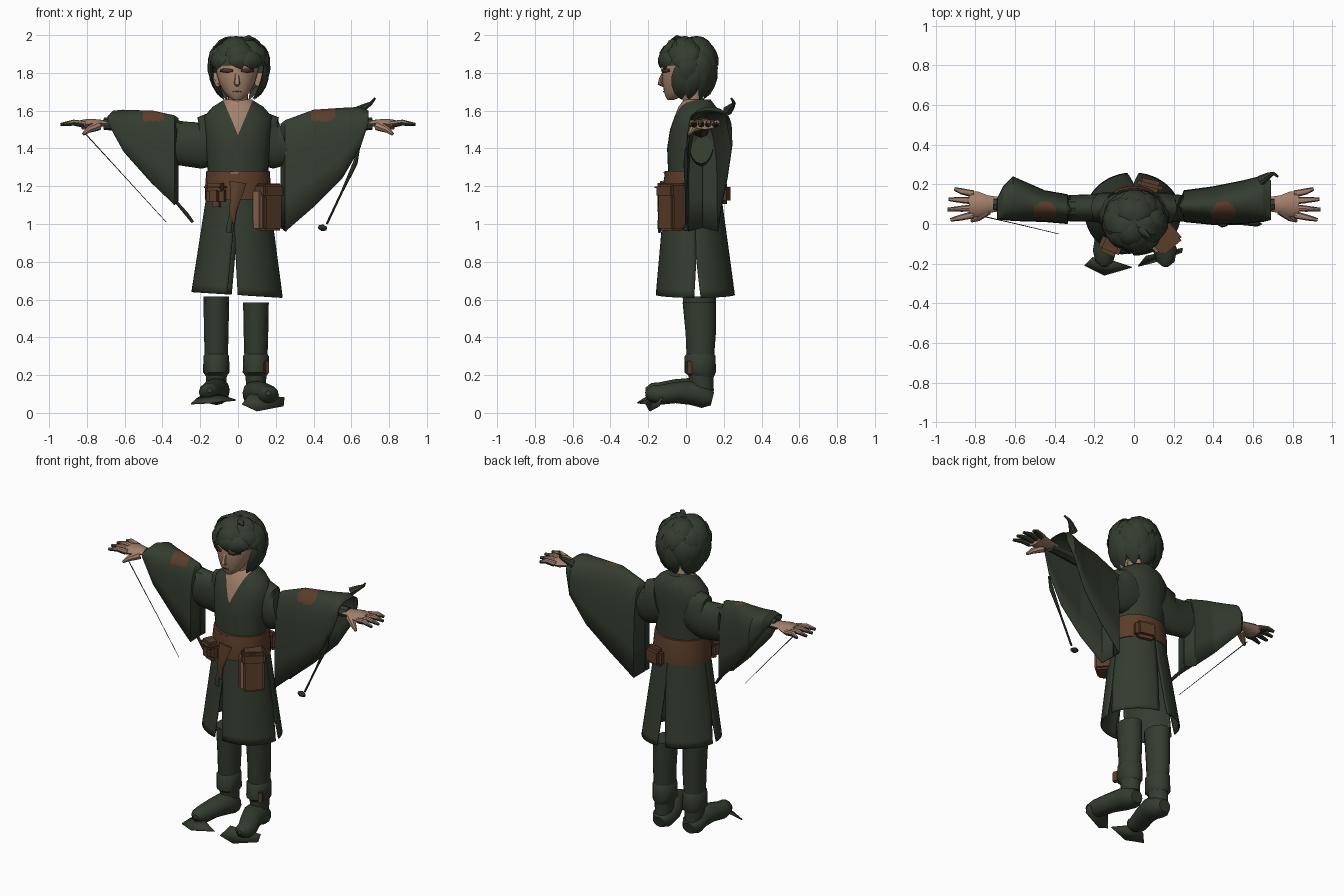
import bpy, bmesh, math, random
from mathutils import Vector

random.seed(4)
default_cube = bpy.data.objects.get("Cube")
if default_cube:
    bpy.data.objects.remove(default_cube)


def material(name, red, green, blue):
    mat = bpy.data.materials.new(name)
    mat.use_nodes = True
    mat.diffuse_color = (red, green, blue, 1)
    mat.node_tree.nodes["Principled BSDF"].inputs["Base Color"].default_value = (red, green, blue, 1)
    return mat


cloth = material("dark green cloth", .034, .045, .028)
leather = material("brown leather", .105, .047, .023)
skin = material("warm skin", .36, .215, .145)
strap = material("tan strap", .26, .14, .085)
eye_brown = material("eye brown", .075, .03, .02)


def finish(name, bm, mats, rule=None, angle=40):
    """Turn a bmesh into a smooth shaded object, coloured by an optional rule."""
    bmesh.ops.recalc_face_normals(bm, faces=bm.faces)
    if rule:
        for face in bm.faces:
            face.material_index = rule(face.calc_center_median())
    mesh = bpy.data.meshes.new(name)
    bm.to_mesh(mesh)
    bm.free()
    for mat in mats:
        mesh.materials.append(mat)
    mesh.shade_smooth()
    mesh.set_sharp_from_angle(angle=math.radians(angle))
    obj = bpy.data.objects.new(name, mesh)
    bpy.context.scene.collection.objects.link(obj)
    return obj


def loft(rings, closed=True):
    """Skin a row of rings into a bmesh, capped if the rings are closed."""
    bm = bmesh.new()
    rows = [[bm.verts.new(p) for p in ring] for ring in rings]
    count = len(rows[0])
    for low, high in zip(rows, rows[1:]):
        for i in range(count if closed else count - 1):
            j = (i + 1) % count
            bm.faces.new((low[i], low[j], high[j], high[i]))
    if closed:
        bm.faces.new(rows[0])
        bm.faces.new(rows[-1])
    return bm


def stack(sections, sides=24):
    """Horizontal ellipses: height, centre x, centre y, radius x, radius y."""
    return [[(cx + rx * math.cos(a), cy + ry * math.sin(a), z)
             for a in (math.tau * k / sides for k in range(sides))]
            for z, cx, cy, rx, ry in sections]


def limb(name, points, radii, mat, flat=1, up=(0, 0, 1), sides=8):
    """A tapering tube along a path."""
    points = [Vector(p) for p in points]
    rings = []
    for k, (p, r) in enumerate(zip(points, radii)):
        along = points[min(k + 1, len(points) - 1)] - points[max(k - 1, 0)]
        side = along.cross(Vector(up)).normalized()
        lift = side.cross(along).normalized()
        rings.append([p + side * r * math.cos(a) + lift * r * flat * math.sin(a)
                      for a in (math.tau * i / sides for i in range(sides))])
    return finish(name, loft(rings), [mat])


def box(name, centre, size, mat, turn=0, bevel=.012):
    bm = bmesh.new()
    bmesh.ops.create_cube(bm, size=1)
    bmesh.ops.scale(bm, vec=size, verts=bm.verts)
    bmesh.ops.bevel(bm, geom=bm.edges[:], offset=bevel, segments=2, affect='EDGES')
    obj = finish(name, bm, [mat])
    obj.location = centre
    obj.rotation_euler.z = turn


def plate(name, corners, mat, thick=.006):
    bm = bmesh.new()
    bm.faces.new([bm.verts.new(c) for c in corners])
    finish(name, bm, [mat]).modifiers.new("thickness", 'SOLIDIFY').thickness = thick


# Tunic body with a cut V neck showing the chest
bm = loft(stack([(1.14, 0, .035, .16, .14), (1.28, 0, .035, .16, .13), (1.4, 0, .035, .17, .135),
                 (1.5, 0, .045, .18, .13), (1.57, 0, .055, .178, .115), (1.62, 0, .06, .135, .1),
                 (1.66, 0, .06, .07, .07)], 32))
for sign in (-1, 1):
    bmesh.ops.bisect_plane(bm, geom=bm.verts[:] + bm.edges[:] + bm.faces[:],
                           plane_co=(0, 0, 1.47), plane_no=(sign, 0, -.42))
finish("tunic_body", bm, [cloth, skin],
       lambda c: int(c.y < .05 and c.z > 1.47 and abs(c.x) < (c.z - 1.47) * .42))

# Four skirt panels: long slits at front and back, short slits at the sides
for name, start, end, slit_first in (("skirt_right_front", 177, 264, False), ("skirt_left_front", 264, 363, True),
                                     ("skirt_left_back", 3, 90, False), ("skirt_right_back", 90, 177, True)):
    rings = []
    for row in range(15):
        t = row / 14
        long_slit = 7 * max(0, (t - .3) / .7)
        short_slit = 5 * max(0, (t - .65) / .35)
        first, last = (long_slit, short_slit) if slit_first else (short_slit, long_slit)
        ring = []
        for k in range(15):
            a = math.radians(start + first + (end - start - first - last) * k / 14)
            ring.append(((.16 + .082 * t) * math.cos(a) - .005 * t,
                         .035 + .015 * t + (.145 + .065 * t) * math.sin(a),
                         1.2 - .575 * t - .015 * t * math.cos(a)))
        rings.append(ring)
    panel = finish(name, loft(rings, closed=False), [cloth])
    panel.modifiers.new("thickness", 'SOLIDIFY').thickness = .008

# Belt, hanging sash and pouches
finish("belt", loft(stack([(1.13, 0, .035, .175, .16), (1.2, 0, .035, .174, .158),
                           (1.28, 0, .035, .168, .145)], 32)), [leather])
box("belt_clasp", (-.02, -.112, 1.272), (.05, .014, .012), strap, 0, .003)
limb("sash_tail", [(0, -.125, 1.22), (-.012, -.14, 1.14), (-.025, -.145, 1.08), (-.03, -.14, 1)],
     [.045, .03, .02, .012], leather, .3, (0, 1, 0))
limb("sash_cord", [(-.03, -.14, 1.06), (-.045, -.145, 1), (-.05, -.14, .955)], [.01, .014, .016], cloth, .5, (0, 1, 0))
box("right_pouch", (-.115, -.105, 1.15), (.1, .085, .12), leather, -.4, .03)
box("right_pouch_flap", (-.117, -.108, 1.195), (.112, .095, .045), leather, -.4, .018)
box("left_bag", (.155, -.07, 1.09), (.125, .11, .25), leather, .7)
box("left_bag_flap", (.157, -.073, 1.175), (.137, .12, .07), leather, .7)
box("left_bag_strap", (.106, -.116, 1.075), (.03, .06, .2), strap, .7, .005)
box("back_pouch", (.08, .195, 1.16), (.13, .06, .11), leather, -.25, .02)


# Wide bell sleeves, sewn at the inside, open at the wrist: x, top, bottom, front, back
def bell_sleeve(name, side, stations):
    rings = []
    for near, far in zip(stations, stations[1:]):
        for k in range(13 if far == stations[-1] else 12):
            x, top, low, front, back = [a + (b - a) * k / 12 for a, b in zip(near, far)]
            ring = []
            for i in range(49):
                a = math.pi * i / 48
                ring.append((side * x, (front + back) / 2 - math.cos(a) * (back - front) / 2,
                             low + (top - low) * math.sin(a) ** .45))
            rings.append(ring)
    obj = finish(name, loft(rings, closed=False), [cloth, leather],
                 lambda c: int(c.z > 1.545 and math.hypot(c.x - side * .45, c.y - .055) < .06))
    obj.modifiers.new("thickness", 'SOLIDIFY').thickness = .006


bell_sleeve("left_bell_sleeve", 1, [(.225, 1.53, .98, .085, .09), (.25, 1.55, .96, .01, .17),
                                    (.4, 1.605, 1.09, -.005, .19), (.55, 1.615, 1.24, 0, .22),
                                    (.65, 1.62, 1.41, .01, .245), (.69, 1.6, 1.53, .02, .22)])
bell_sleeve("right_bell_sleeve", -1, [(.315, 1.56, 1.12, .07, .075), (.335, 1.575, 1.1, 0, .15),
                                      (.45, 1.6, 1.21, .01, .17), (.61, 1.605, 1.39, .015, .24),
                                      (.66, 1.6, 1.48, .02, .19), (.69, 1.57, 1.54, .02, .13)])
limb("left_sleeve_hook", [(.64, .22, 1.6), (.68, .245, 1.625), (.705, .255, 1.64), (.725, .24, 1.665)],
     [.026, .016, .009, .006], cloth)

# Upper sleeves, forearms, hands and fingers
for word, side, reach in (("left", 1, .25), ("right", -1, .33)):
    limb(word + "_upper_sleeve", [(side * .1, .08, 1.46), (side * .16, .08, 1.44), (side * .2, .08, 1.415),
                                  (side * reach, .08, 1.43)], [.08, .078, .07, .066], cloth, 1.75, sides=16)
    limb(word + "_forearm", [(side * .3, .08, 1.5), (side * .45, .08, 1.53), (side * .71, .1, 1.53)],
         [.045, .04, .033], cloth)
    limb(word + "_palm", [(side * .68, .1, 1.53), (side * .74, .1, 1.535), (side * .79, .1, 1.53),
                          (side * .83, .1, 1.525)], [.036, .045, .065, .06], skin, .42)
    for k, tip in enumerate((.925, .94, .935, .905)):
        y = .045 + .036 * k
        spread = (k - 1.5) * .008
        limb(f"{word}_finger_{k + 1}", [(side * .81, y, 1.53), (side * .87, y + spread, 1.54),
             (side * tip, y + 2 * spread, 1.53)], [.017, .014, .006], skin, .9)
        limb(f"{word}_finger_guard_{k + 1}", [(side * .82, y, 1.526), (side * .87, y + spread, 1.535),
             (side * tip, y + 2 * spread, 1.526)], [.0175, .0155, .009], cloth, .9)
    limb(word + "_thumb", [(side * .74, .07, 1.52), (side * .79, .03, 1.5), (side * .82, .015, 1.475)],
         [.026, .018, .008], skin)

# Cord and dangling sticks
limb("right_cord", [(-.81, .05, 1.48), (-.59, 0, 1.24), (-.38, -.05, 1.01)], [.003, .002, .0015], cloth)
limb("right_stick", [(-.33, .06, 1.12), (-.27, .05, 1.05), (-.24, .04, 1.01)], [.008, .01, .008], cloth)
limb("left_stick", [(.64, 0, 1.4), (.62, 0, 1.32), (.55, 0, 1.17), (.47, 0, 1)],
     [.006, .013, .006, .006], cloth)
limb("left_stick_end", [(.425, 0, .985), (.445, 0, .98), (.47, 0, .975)], [.008, .018, .01], cloth)

# Neck, face and features
limb("neck", [(0, .065, 1.53), (0, .045, 1.62), (0, .02, 1.73)], [.07, .052, .055], skin, 1, (0, 1, 0), 16)
finish("face", loft(stack([(1.657, -.005, -.08, .02, .018), (1.67, -.005, -.07, .042, .036),
                           (1.7, -.005, -.05, .07, .066), (1.75, -.005, -.025, .096, .1),
                           (1.8, -.005, -.01, .11, .118), (1.86, 0, .005, .115, .125),
                           (1.92, 0, .01, .08, .09)])), [skin])
limb("nose", [(-.005, -.118, 1.805), (-.005, -.134, 1.765), (-.005, -.138, 1.742), (-.005, -.12, 1.732)],
     [.008, .013, .016, .008], skin, .8, (0, 1, 0))
plate("mouth", [(-.028, -.116, 1.7), (-.005, -.12, 1.697), (.018, -.116, 1.7), (-.005, -.121, 1.704)], eye_brown)
for word, side in (("left", 1), ("right", -1)):
    plate(word + "_eye", [(side * x - .005, y, z) for x, y, z in
          ((.025, -.13, 1.806), (.055, -.119, 1.8), (.09, -.09, 1.806), (.088, -.093, 1.82),
           (.055, -.121, 1.824), (.025, -.132, 1.818))], eye_brown)
    limb(word + "_ear", [(side * .1, .01, 1.73), (side * .118, .015, 1.765), (side * .115, .02, 1.8)],
         [.012, .025, .02], skin, .5, (0, 1, 0))

# Hair cap open over the face, then layered locks with flipped tips
bm = bmesh.new()
bmesh.ops.create_icosphere(bm, subdivisions=4, radius=1)
for v in bm.verts:
    v.co = Vector((.005 + v.co.x * .15, .012 + v.co.y * .145, 1.84 + v.co.z * .145))
bare = [f for f in bm.faces if f.calc_center_median().z < (1.835 if f.calc_center_median().y < -.005 else 1.71)]
bmesh.ops.delete(bm, geom=bare, context='FACES')
finish("hair_cap", bm, [cloth])
for tier, (count, top, bottom) in enumerate(((8, 85, 25), (12, 58, 0), (14, 30, -32), (13, 5, -60))):
    for k in range(count):
        turn = math.tau * (k + .5 * (tier % 2) + random.uniform(-.25, .25)) / count
        front = math.sin(turn) < -.3
        if tier == 3 and front:
            continue
        last = -6 if front and tier == 2 else bottom
        path = []
        for step in range(6):
            t = step / 5
            lat = math.radians(top + (last - top) * t)
            a = turn + .25 * t * (1 if k % 3 else -1)
            grow = 1 + .07 * math.sin(t * 2.5) + (0 if front else .09) * t ** 4 + random.uniform(-.01, .01)
            tall = .142 if lat > 0 else .185
            path.append((.005 + .144 * grow * math.cos(lat) * math.cos(a),
                         .012 + .14 * grow * math.cos(lat) * math.sin(a),
                         1.84 + tall * grow * math.sin(lat)))
        limb(f"hair_lock_{tier}_{k}", path, [.025, .04, .048, .044, .03, .003], cloth, .3,
             (math.cos(turn), math.sin(turn), .4), 6)
limb("hair_tuft", [(.03, -.02, 1.965), (.06, -.05, 1.985), (.085, -.07, 1.98)], [.025, .016, .004], cloth)

# Legs with cuffs, boots and loose sole flaps
for word, x, top, toe, height in (("right", -.115, .615, -.15, 0), ("left", .095, .585, .16, -.015)):
    finish(word + "_leg", loft(stack([(.12, x, .085, .05, .06), (.25, x, .075, .06, .07),
                                     (.42, x, .078, .065, .08), (top, x, .07, .068, .088)], 12)), [cloth])
    finish(word + "_cuff", loft(stack([(.19, x, .085, .052, .062), (.215, x, .075, .07, .083),
                                      (.3, x, .075, .068, .082), (.315, x, .075, .058, .07)], 12)), [cloth])
    limb(word + "_boot", [(x, .14, .09 + height), (x, .1, .1 + height), (x, .03, .122 + height),
         ((x + toe) / 2, -.06, .122 + height), (toe, -.14, .11 + height), (toe, -.19, .118 + height),
         (toe, -.215, .12 + height)], [.04, .068, .072, .062, .058, .045, .015], cloth, .9, sides=12)
box("left_cuff_buckle", (.145, .02, .24), (.025, .05, .07), leather, .4, .006)
plate("right_sole_flap", [(-.25, -.21, .05), (-.21, -.17, .085), (-.1, -.19, .1),
                          (-.01, -.22, .07), (-.15, -.26, .055)], cloth)
plate("left_sole_flap", [(.02, -.21, .045), (.06, -.16, .1), (.245, -.12, .08),
                         (.24, -.14, .035), (.1, -.19, .008)], cloth)
